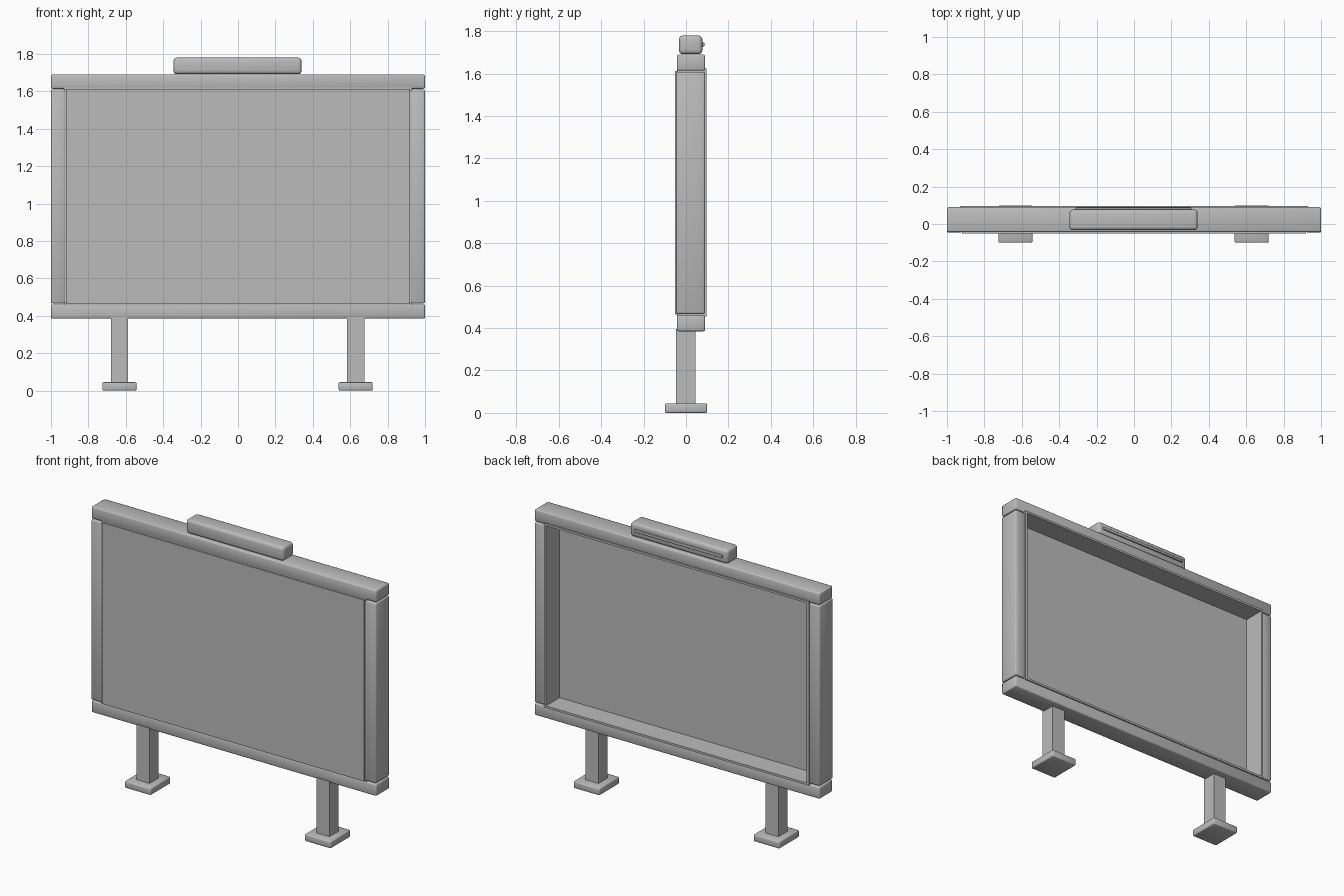
import bpy
import bmesh
import math

cube = bpy.data.objects.get("Cube")
if cube:
    bpy.data.objects.remove(cube, do_unlink=True)

grey = bpy.data.materials.new("plain grey")
grey.use_nodes = True
COLOUR = (0.5, 0.5, 0.5, 1)
grey.diffuse_color = COLOUR
grey.node_tree.nodes["Principled BSDF"].inputs["Base Color"].default_value = COLOUR


def box(name, x, y, z, bevel=0.0, segments=2):
    """Box from (min, max) ranges, with optional rounded edges."""
    bm = bmesh.new()
    bmesh.ops.create_cube(bm, size=1)
    for v in bm.verts:
        for i, (lo, hi) in enumerate((x, y, z)):
            v.co[i] = hi if v.co[i] > 0 else lo
    if bevel:
        bmesh.ops.bevel(bm, geom=bm.edges[:], offset=bevel, segments=segments,
                        profile=0.5, affect='EDGES')
    for f in bm.faces:
        f.smooth = bevel > 0
    mesh = bpy.data.meshes.new(name)
    bm.to_mesh(mesh)
    bm.free()
    mesh.materials.append(grey)
    obj = bpy.data.objects.new(name, mesh)
    bpy.context.collection.objects.link(obj)
    return obj


def ring(name, outer, inner, zmid, zouter, zinner, y):
    """Rectangular hollow frame running from y[0] to y[1]."""
    bm = bmesh.new()
    corners = ((-1, -1), (1, -1), (1, 1), (-1, 1))
    loops = [[bm.verts.new((sx * w, depth, zmid + sz * h)) for sx, sz in corners]
             for w, h, depth in ((outer, zouter, y[0]), (outer, zouter, y[1]),
                                 (inner, zinner, y[1]), (inner, zinner, y[0]))]
    for a, b in zip(loops, loops[1:] + loops[:1]):
        for i in range(4):
            j = (i + 1) % 4
            bm.faces.new((a[i], a[j], b[j], b[i]))
    bmesh.ops.recalc_face_normals(bm, faces=bm.faces[:])
    mesh = bpy.data.meshes.new(name)
    bm.to_mesh(mesh)
    bm.free()
    mesh.materials.append(grey)
    bpy.context.collection.objects.link(bpy.data.objects.new(name, mesh))


# Outer frame: two rails and two posts
DEPTH = (-0.043, 0.09)
box("bottom_rail", (-1, 1), DEPTH, (0.385, 0.461), 0.008)
box("top_rail", (-1, 1), DEPTH, (1.614, 1.69), 0.008)
for side, s in (("left", 1), ("right", -1)):
    box(side + "_post", sorted((s * 0.922, s)), (-0.046, 0.09), (0.467, 1.609), 0.008)

# Front panel and the hollow tray behind it
box("panel", (-0.92, 0.92), (-0.051, -0.04), (0.463, 1.612))
ring("back_tray", 0.93, 0.915, 1.0395, 0.5845, 0.571, (-0.042, 0.097))

# Legs and feet
for side, x in (("left", 0.629), ("right", -0.634)):
    box(side + "_leg", (x - 0.046, x + 0.046), (-0.047, 0.045), (0.03, 0.395))
    box(side + "_foot", (x - 0.091, x + 0.091), (-0.1, 0.1), (0, 0.045), 0.007)

# Top unit with a raised strip on its back
box("top_unit", (-0.345, 0.34), (-0.033, 0.077), (1.692, 1.78), 0.018, 3)
box("back_strip", (-0.312, 0.307), (0.07, 0.087), (1.729, 1.746), 0.003)
